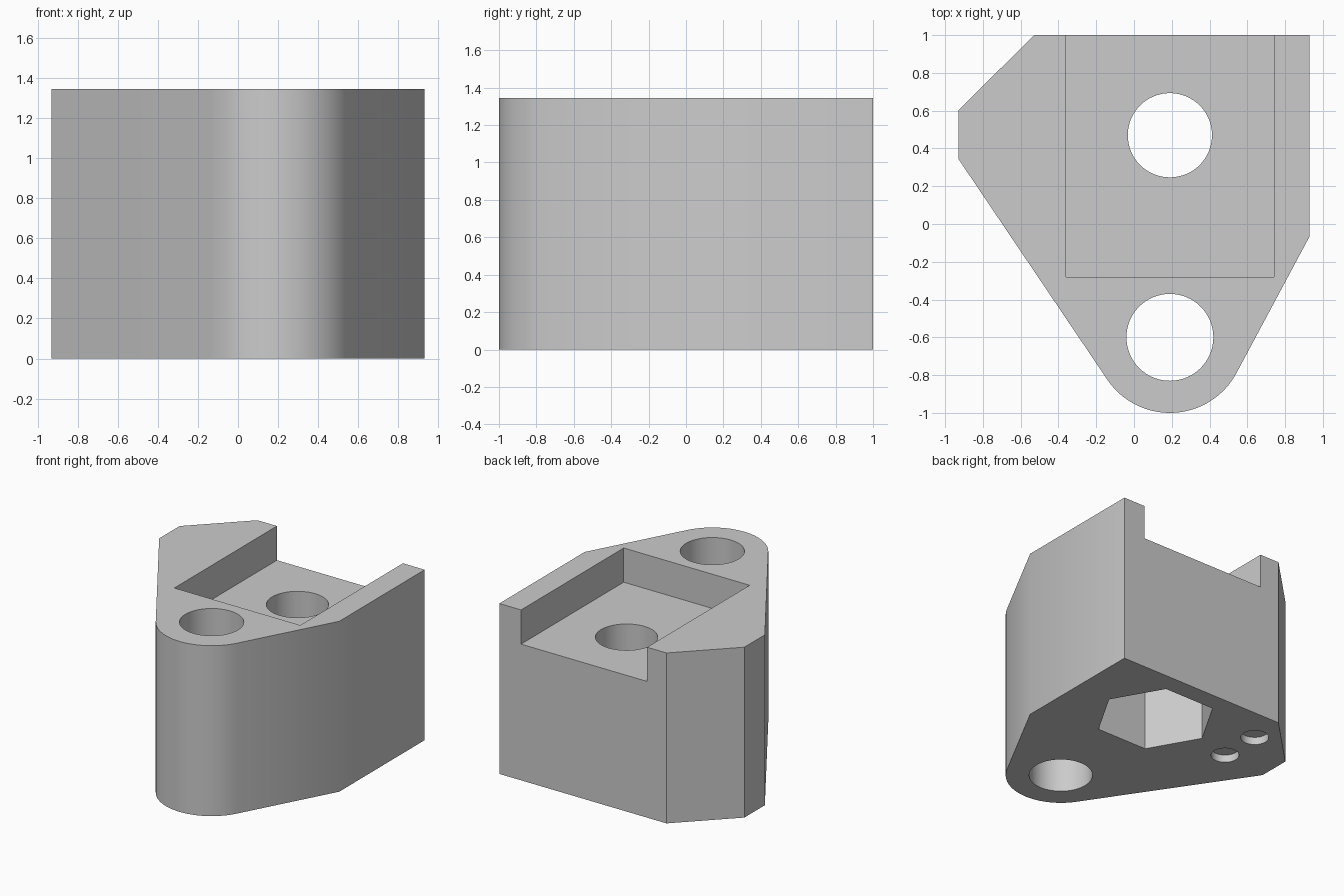
import bpy, bmesh
from math import sin, cos, atan2, acos, hypot, pi, radians

cube = bpy.data.objects.get("Cube")
if cube:
    bpy.data.objects.remove(cube, do_unlink=True)

HEIGHT = 1.345
SLOT_Z = 1.075          # floor of the top slot
HEX_TOP = 0.65          # ceiling of the nut recess
PIVOT = (0.19, -0.6)    # centre of the rounded nose
NOSE_R = 0.4
BOLT = (0.19, 0.47)

grey = bpy.data.materials.new("grey plastic")
grey.use_nodes = True
grey.diffuse_color = (0.6, 0.6, 0.6, 1)
grey.node_tree.nodes["Principled BSDF"].inputs["Base Color"].default_value = (0.6, 0.6, 0.6, 1)


def prism(name, outline, z0, z1):
    """Extrude a counter-clockwise outline from z0 to z1."""
    bm = bmesh.new()
    face = bm.faces.new([bm.verts.new((x, y, z0)) for x, y in outline])
    top = bmesh.ops.extrude_face_region(bm, geom=[face])["geom"]
    verts = [v for v in top if isinstance(v, bmesh.types.BMVert)]
    bmesh.ops.translate(bm, vec=(0, 0, z1 - z0), verts=verts)
    bmesh.ops.recalc_face_normals(bm, faces=bm.faces)
    mesh = bpy.data.meshes.new(name)
    bm.to_mesh(mesh)
    bm.free()
    mesh.materials.append(grey)
    obj = bpy.data.objects.new(name, mesh)
    bpy.context.collection.objects.link(obj)
    return obj


def ring(centre, radius, sides):
    return [(centre[0] + radius * cos(2 * pi * i / sides),
             centre[1] + radius * sin(2 * pi * i / sides)) for i in range(sides)]


def tangent_angle(point, side):
    """Angle on the nose circle where the line from point touches it."""
    dx, dy = point[0] - PIVOT[0], point[1] - PIVOT[1]
    return atan2(dy, dx) + side * acos(NOSE_R / hypot(dx, dy))


# Body: angular back with straight sides tangent to a rounded nose
flank_left, flank_right = (0.93, -0.065), (-0.93, 0.345)
start = tangent_angle(flank_right, 1) - 2 * pi
end = tangent_angle(flank_left, -1)
if start < -pi:
    start += 2 * pi if start < -2 * pi else 0
STEPS = 32
nose = []
for i in range(STEPS + 1):
    a = start + (end - start) * i / STEPS
    nose.append((PIVOT[0] + NOSE_R * cos(a), PIVOT[1] + NOSE_R * sin(a)))
outline = nose + [flank_left, (0.93, 1), (-0.53, 1), (-0.93, 0.6), flank_right]
body = prism("mount_body", outline, 0, HEIGHT)

# Cutters: open slot, pivot hole, nut recess, bolt hole, two shallow dimples
cutters = [
    prism("slot_cutter", [(-0.36, -0.28), (0.74, -0.28), (0.74, 1.2), (-0.36, 1.2)], SLOT_Z, 1.6),
    prism("pivot_hole_cutter", ring(PIVOT, 0.23, 64), -0.1, 1.6),
    prism("nut_recess_cutter", ring(BOLT, 0.44, 6), -0.1, HEX_TOP),
    prism("bolt_hole_cutter", ring(BOLT, 0.223, 64), HEX_TOP - 0.1, SLOT_Z + 0.1),
]
for y in (0.39, 0.725):
    cutters.append(prism("dimple_cutter", ring((-0.535, y), 0.102, 40), -0.1, 0.06))

bpy.ops.object.select_all(action="DESELECT")
bpy.context.view_layer.objects.active = body
body.select_set(True)
for cutter in cutters:
    cutter.hide_render = True
    mod = body.modifiers.new(cutter.name, "BOOLEAN")
    mod.operation = "DIFFERENCE"
    mod.solver = "EXACT"
    mod.object = cutter
    bpy.ops.object.modifier_apply(modifier=mod.name)
    bpy.data.objects.remove(cutter, do_unlink=True)

bpy.ops.object.shade_smooth_by_angle(angle=radians(30))
